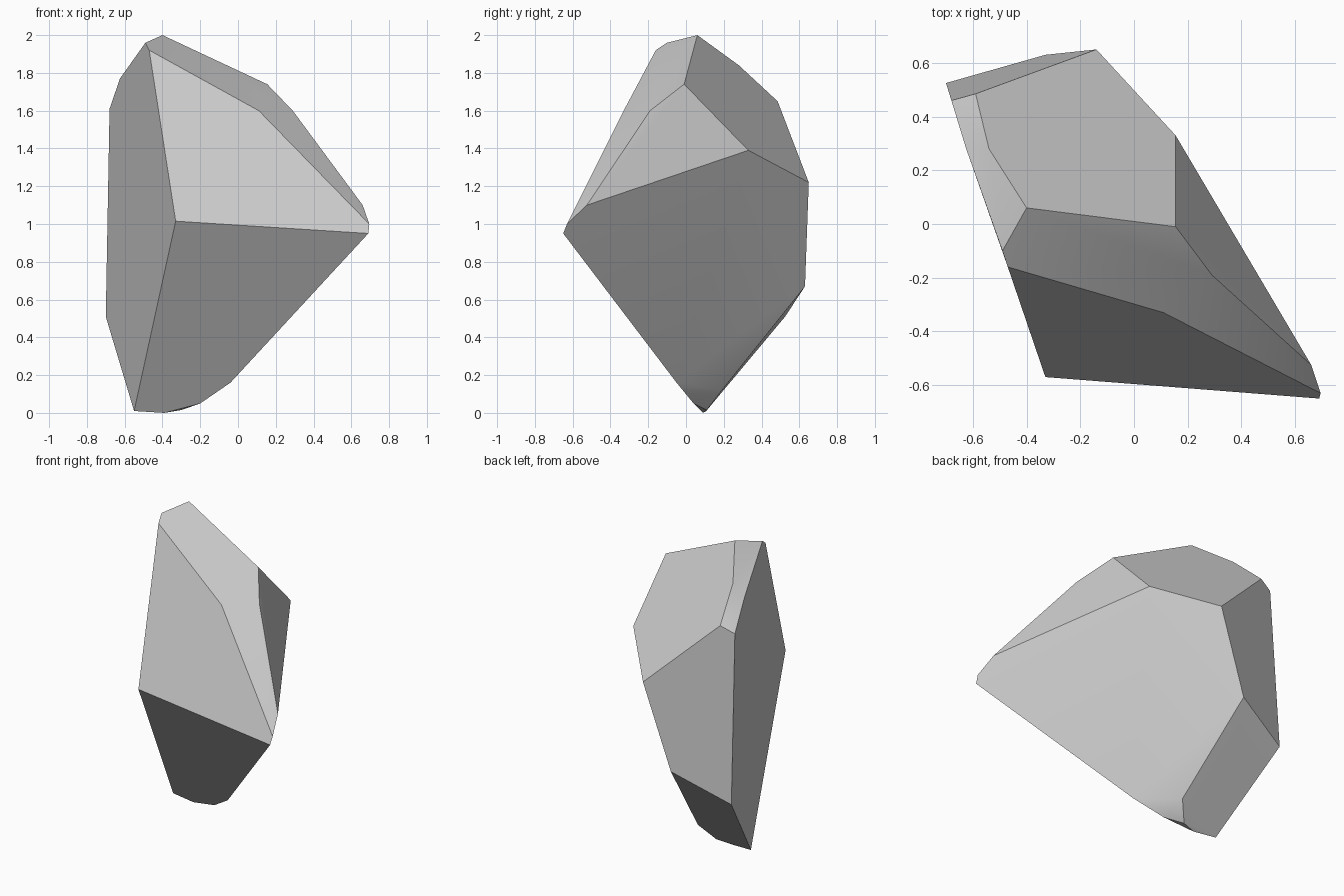
import bpy
import bmesh
import math

default_cube = bpy.data.objects.get("Cube")
if default_cube:
    bpy.data.objects.remove(default_cube, do_unlink=True)

# Stone colour
stone = bpy.data.materials.new("stone_grey")
stone.use_nodes = True
grey = (0.58, 0.58, 0.58, 1.0)
stone.diffuse_color = grey
stone.node_tree.nodes["Principled BSDF"].inputs["Base Color"].default_value = grey

# Corners of the boulder, grouped by the region they bound
corners = {
    "crest": [(-0.40, 0.06, 2.0), (-0.49, -0.10, 1.96), (-0.47, -0.16, 1.92)],
    "top_ridge": [(0.155, -0.01, 1.74), (0.29, -0.19, 1.60), (0.11, -0.33, 1.60)],
    "front_edge": [(-0.33, -0.57, 1.015), (0.69, -0.65, 0.95),
                   (0.695, -0.63, 1.0), (0.66, -0.525, 1.10)],
    "side_bevel": [(-0.54, 0.28, 1.84), (-0.59, 0.485, 1.65),
                   (-0.625, 0.28, 1.77), (-0.68, 0.46, 1.61)],
    "back_edge": [(0.155, 0.33, 1.39), (-0.14, 0.65, 1.22),
                  (-0.33, 0.63, 0.67), (-0.70, 0.525, 0.51)],
    "foot": [(-0.57, 0.16, 0.07), (-0.55, 0.107, 0.01), (-0.39, 0.09, 0.0),
             (-0.30, 0.11, 0.015), (-0.20, 0.04, 0.05),
             (-0.04, -0.05, 0.16), (-0.22, 0.19, 0.12)],
}

# Wrap the corners in a convex shell, then merge it into broad chiselled facets
bm = bmesh.new()
for region in corners.values():
    for corner in region:
        bm.verts.new(corner)
bmesh.ops.convex_hull(bm, input=bm.verts[:])
loose = [v for v in bm.verts if not v.link_faces]
bmesh.ops.delete(bm, geom=loose, context="VERTS")
bmesh.ops.dissolve_limit(bm, angle_limit=math.radians(4),
                         verts=bm.verts[:], edges=bm.edges[:])
bmesh.ops.recalc_face_normals(bm, faces=bm.faces[:])

mesh = bpy.data.meshes.new("boulder")
bm.to_mesh(mesh)
bm.free()
mesh.materials.append(stone)

boulder = bpy.data.objects.new("boulder", mesh)
bpy.context.collection.objects.link(boulder)

# Soften shallow bends and keep the main ridges crisp
bpy.ops.object.select_all(action="DESELECT")
boulder.select_set(True)
bpy.context.view_layer.objects.active = boulder
bpy.ops.object.shade_smooth_by_angle(angle=math.radians(30))
